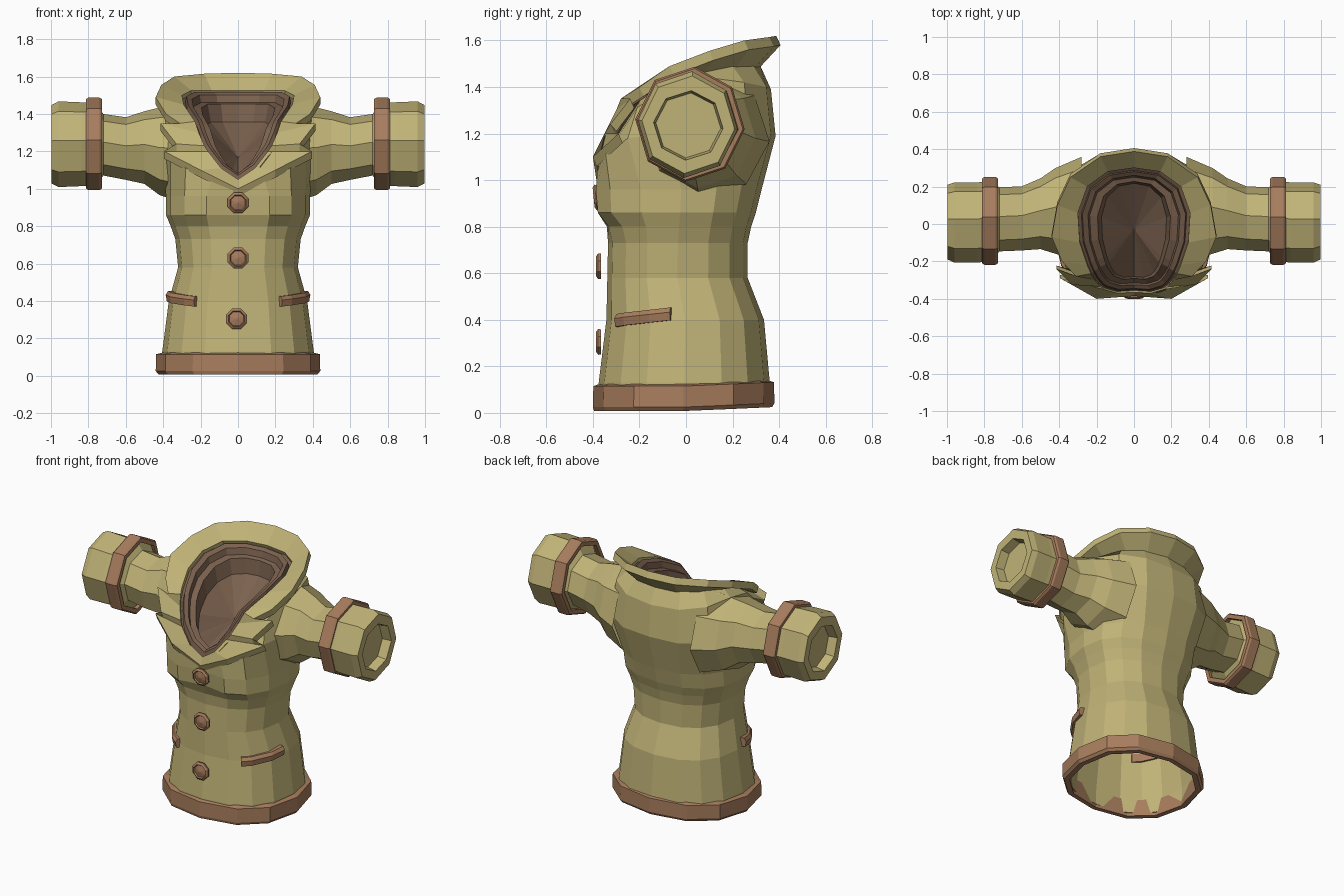
import bpy, bmesh, math

if "Cube" in bpy.data.objects:
    bpy.data.objects.remove(bpy.data.objects["Cube"])


def material(name, rgb):
    m = bpy.data.materials.new(name)
    m.diffuse_color = (*rgb, 1)
    m.use_nodes = True
    m.node_tree.nodes["Principled BSDF"].inputs["Base Color"].default_value = m.diffuse_color
    return m


KHAKI = material("khaki cloth", (0.53, 0.45, 0.185))
BROWN = material("brown trim", (0.39, 0.205, 0.11))
LINING = material("dark brown lining", (0.20, 0.122, 0.078))


def loft(name, rings, mat, loop=False, cap_start=False, cap_end=False, closed=True, mirror=False):
    """Skin a list of equal rings; loop joins the last ring to the first."""
    bm = bmesh.new()
    vs = [[bm.verts.new(p) for p in r] for r in rings]
    n = len(rings[0])
    pairs = list(zip(vs, vs[1:])) + ([(vs[-1], vs[0])] if loop else [])
    for a, b in pairs:
        for i in range(n if closed else n - 1):
            j = (i + 1) % n
            bm.faces.new((a[i], a[j], b[j], b[i]))
    if cap_start:
        bm.faces.new(vs[0])
    if cap_end:
        bm.faces.new(vs[-1])
    bmesh.ops.recalc_face_normals(bm, faces=bm.faces)
    me = bpy.data.meshes.new(name)
    bm.to_mesh(me)
    bm.free()
    me.materials.append(mat)
    ob = bpy.data.objects.new(name, me)
    bpy.context.collection.objects.link(ob)
    if mirror:
        ob.modifiers.new("mirror", 'MIRROR').use_mirror_merge = False
    return ob


def full(half):
    """Complete a half ring (front to back, x >= 0) by reflection."""
    return half + [(-x, y, z) for x, y, z in half[-2:0:-1]]


def spow(v, p):
    return math.copysign(abs(v) ** p, v)


def torso_point(t, z, w, yf, yb, out=0.0):
    """Point on a rounded cross-section; t is the angle from the front."""
    d = (yb - yf) / 2 + out
    return (spow(math.sin(t), .86) * (w + out), (yf + yb) / 2 - spow(math.cos(t), .86) * d, z)


def torso_half(z, w, yf, yb, bump=0.0, n=8):
    pts = [torso_point(math.pi * i / n, z, w, yf, yb) for i in range(n + 1)]
    pts[0] = (0, pts[0][1], z)
    pts[-1] = (0, pts[-1][1], z)
    for i, k in ((1, 1), (2, 1.1), (3, .5)):
        if bump:
            x, y, zz = pts[i]
            pts[i] = (x, y - bump * k, zz)
    return pts


# Coat body: round lower sections, then shoulders and the sloping neckline
halves = [torso_half(*s) for s in (
    (.03, .405, -.375, .355), (.13, .405, -.375, .36), (.40, .37, -.342, .335),
    (.58, .32, -.338, .265), (.73, .335, -.335, .265), (.80, .36, -.34, .28, .012),
    (.86, .385, -.35, .30, .05), (.96, .385, -.365, .325, .045))]
halves.append([(0, -.375, 1.0), (.14, -.38, 1.05), (.28, -.345, 1.11), (.36, -.25, 1.18),
               (.41, -.08, 1.2), (.42, .1, 1.2), (.36, .27, 1.2), (.2, .365, 1.19), (0, .385, 1.19)])
halves.append([(0, -.365, 1.01), (.12, -.35, 1.09), (.25, -.29, 1.2), (.34, -.21, 1.31),
               (.395, -.07, 1.41), (.39, .1, 1.44), (.33, .25, 1.42), (.19, .345, 1.4), (0, .365, 1.39)])
halves.append([(0, -.345, 1.02), (.1, -.33, 1.1), (.19, -.29, 1.2), (.26, -.2, 1.34),
               (.3, -.1, 1.41), (.31, .05, 1.46), (.27, .2, 1.49), (.16, .29, 1.49), (0, .32, 1.49)])
body = loft("coat_body", [full(h) for h in halves], KHAKI)
sol = body.modifiers.new("cloth thickness", 'SOLIDIFY')
sol.thickness = .012
sol.offset = -1

# Hem band, a little higher at the back
hem = []
for z, w, yf, yb in ((.008, .425, -.395, .37), (.025, .44, -.40, .38), (.115, .438, -.398, .378),
                     (.125, .40, -.37, .35), (.008, .39, -.365, .34)):
    hem.append([(x, y, z + max(0, y) * .045) for x, y, z in full(torso_half(z, w, yf, yb, n=6))])
loft("hem_band", hem, BROWN, loop=True)

# Collar with notched lapels: outer edge and inner edge, front to back
outer = [(0, -.385, 1.0), (.2, -.40, 1.10), (.395, -.29, 1.2), (.33, -.325, 1.24), (.415, -.24, 1.35),
         (.31, -.28, 1.35), (.385, -.2, 1.40), (.44, -.07, 1.49), (.41, .1, 1.555), (.34, .25, 1.60),
         (.18, .36, 1.615), (0, .388, 1.62)]
inner = [(0, -.365, 1.05), (.09, -.37, 1.11), (.16, -.35, 1.2), (.18, -.335, 1.23), (.21, -.30, 1.30),
         (.23, -.265, 1.36), (.25, -.22, 1.39), (.29, -.1, 1.45), (.30, .06, 1.5), (.25, .2, 1.525),
         (.14, .28, 1.525), (0, .30, 1.525)]


def under(half):
    return [(x, y + .018, z - .04) for x, y, z in half]


loft("collar", [full(h) for h in (inner, outer, under(outer), under(inner))], KHAKI, loop=True)

# Stepped lining inside the neckline, ending in a sunken floor
steps = ((1.03, 1.02, -.025), (.94, .96, -.03), (.92, .94, .005), (.82, .88, 0), (.79, .85, -.035),
         (.65, .78, -.03), (.58, .75, -.12), (.02, .02, -.16))
loft("neck_lining", [[(x * sx, -.03 + (y + .03) * sy, 1.33 + (z - 1.33) * sy + dz)
                      for x, y, z in full(inner)] for sx, sy, dz in steps], LINING, cap_end=True)


def octagon(x, cy, cz, ry, rz):
    return [(x, cy + ry * math.cos(math.radians(a)), cz + rz * math.sin(math.radians(a)))
            for a in range(-5, 355, 45)]


# Sleeves with wide cuffs and hollow ends
loft("sleeve", [octagon(*s) for s in (
    (.28, .08, 1.19, .28, .27), (.42, .07, 1.20, .23, .235), (.50, .055, 1.22, .19, .195),
    (.60, .03, 1.215, .172, .168), (.72, .025, 1.235, .172, .165), (.76, .015, 1.238, .215, .22),
    (.84, .008, 1.238, .215, .225), (.96, .008, 1.238, .215, .23), (.998, .01, 1.238, .20, .21),
    (.998, .01, 1.235, .15, .15), (.94, .01, 1.235, .14, .14))],
    KHAKI, cap_end=True, mirror=True)
loft("sleeve_band", [octagon(x, .017, 1.24, r, r + .012) for x, r in (
    (.728, .20), (.728, .228), (.74, .236), (.80, .236), (.812, .228), (.812, .20))],
    BROWN, loop=True, mirror=True)

# Pocket trims wrapped around the front corners of the body
pocket = []
for deg, lift in ((34, 0), (45, .006), (67.5, .018), (82, .028)):
    t = math.radians(deg)
    pocket.append([torso_point(t, z + lift, .37, -.342, .335, o)
                   for z, o in ((.37, -.02), (.37, .014), (.405, .02), (.425, .008), (.425, -.02))])
loft("pocket_trim", pocket, BROWN, cap_start=True, cap_end=True, mirror=True)

# Octagonal buttons with a sunken centre
for k, (cx, cz, y, tilt) in enumerate(((0, .925, -.375, -.1), (0, .63, -.365, 0), (-.008, .305, -.365, 0))):
    rings = []
    for r, dy in ((.058, 0), (.06, -.012), (.046, -.022), (.04, -.014), (.004, -.022)):
        rings.append([(cx + r * math.cos(a), y + dy + tilt * r * math.sin(a), cz + r * math.sin(a))
                      for a in (math.pi * (i + .5) / 4 for i in range(8))])
    loft(f"button_{k + 1}", rings, BROWN, cap_start=True, cap_end=True)
